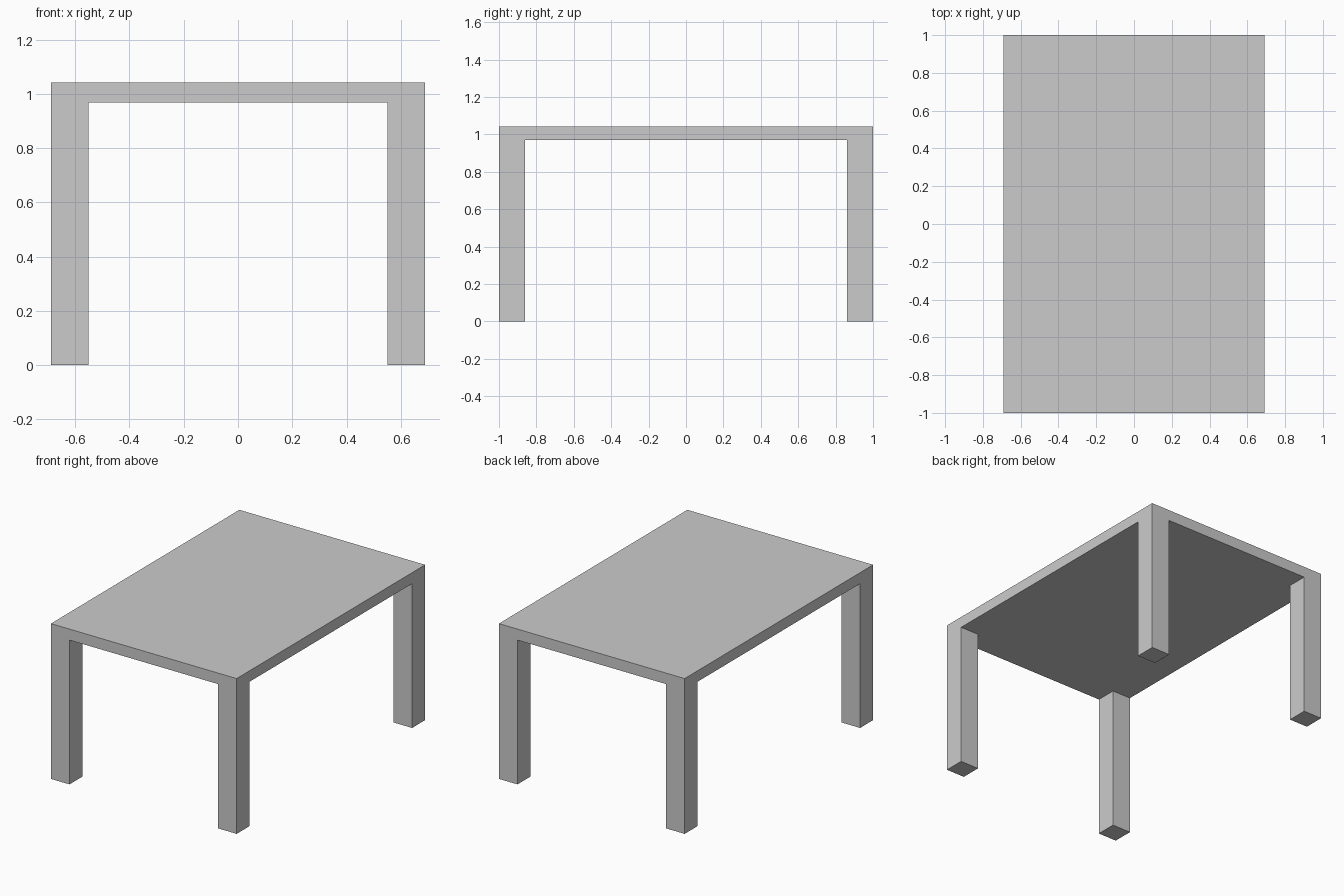
import bpy, bmesh
from mathutils import Vector

if "Cube" in bpy.data.objects:
    bpy.data.objects.remove(bpy.data.objects["Cube"])

HALF_X, HALF_Y = 0.69, 1.0
TOP, UNDERSIDE = 1.043, 0.969
LEG = 0.138

bm = bmesh.new()

# Table top slab
bmesh.ops.create_cube(bm, size=1)
for v in bm.verts:
    v.co = (v.co.x * 2 * HALF_X, v.co.y * 2 * HALF_Y,
            TOP if v.co.z > 0 else UNDERSIDE)

# Loop cuts marking out the leg footprints
for axis, half in ((Vector((1, 0, 0)), HALF_X), (Vector((0, 1, 0)), HALF_Y)):
    for side in (-1, 1):
        bmesh.ops.bisect_plane(bm, geom=bm.verts[:] + bm.edges[:] + bm.faces[:],
                               plane_co=axis * side * (half - LEG), plane_no=axis)

# Four legs extruded down from the underside corners, flush with the edges
bm.normal_update()
corners = []
for f in bm.faces:
    c = f.calc_center_median()
    if f.normal.z < -0.5 and abs(c.x) > HALF_X - LEG and abs(c.y) > HALF_Y - LEG:
        corners.append(f)
legs = bmesh.ops.extrude_face_region(bm, geom=corners)["geom"]
for v in legs:
    if isinstance(v, bmesh.types.BMVert):
        v.co.z = 0
# Remove any footprint faces left inside the body
bmesh.ops.delete(bm, geom=[f for f in corners if f.is_valid], context='FACES')
bmesh.ops.recalc_face_normals(bm, faces=bm.faces[:])

mesh = bpy.data.meshes.new("table")
bm.to_mesh(mesh)
bm.free()
bpy.context.collection.objects.link(bpy.data.objects.new("table", mesh))
